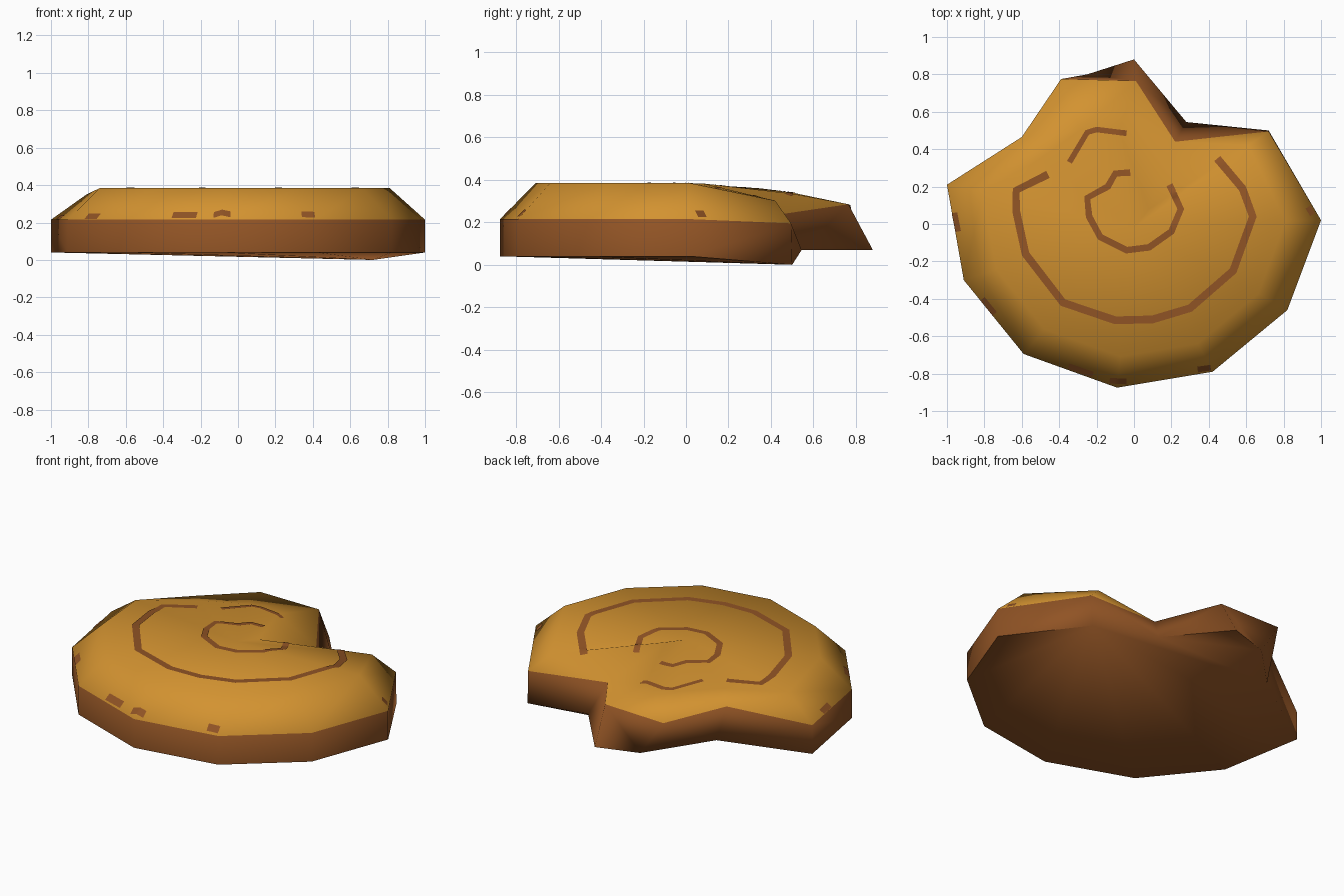
import bpy, bmesh
from mathutils import Vector
from mathutils.bvhtree import BVHTree

if "Cube" in bpy.data.objects:
    bpy.data.objects.remove(bpy.data.objects["Cube"])


def material(name, rgb):
    m = bpy.data.materials.new(name)
    m.diffuse_color = (*rgb, 1)
    m.use_nodes = True
    m.node_tree.nodes["Principled BSDF"].inputs["Base Color"].default_value = m.diffuse_color
    return m


golden = material("golden_brown", (0.65, 0.29, 0.03))
brown = material("dark_brown", (0.28, 0.087, 0.018))


def add_object(name, bm, mats):
    me = bpy.data.meshes.new(name)
    bm.to_mesh(me)
    ob = bpy.data.objects.new(name, me)
    bpy.context.collection.objects.link(ob)
    for m in mats:
        me.materials.append(m)
    bpy.context.view_layer.objects.active = ob
    ob.select_set(True)
    bpy.ops.object.shade_smooth_by_angle(angle=1.35)
    ob.select_set(False)
    return ob


# Regular rim: rim points share heights, the top is a scaled copy
rim = [(-0.91, -0.30), (-0.59, -0.695), (-0.09, -0.875), (0.42, -0.79),
       (0.82, -0.46), (1.0, 0.02)]
columns = [((x, y, 0.04), (x, y, 0.215), (x * 0.81, y * 0.81, 0.385)) for x, y in rim]
# Bitten back part: bottom, colour edge and top of each column
columns += [
    ((0.72, 0.50, 0.0), (0.72, 0.495, 0.195), (0.61, 0.42, 0.302)),
    ((0.28, 0.545, 0.07), (0.22, 0.44, 0.237), (0.08, 0.08, 0.383)),
    ((0.0, 0.88, 0.07), (0.01, 0.765, 0.285), (-0.08, 0.50, 0.335)),
    ((-0.25, 0.80, 0.07), (-0.39, 0.775, 0.28), (-0.29, 0.50, 0.34)),
    ((-0.55, 0.49, 0.11), (-0.60, 0.465, 0.32), (-0.50, 0.35, 0.36)),
    ((-1.0, 0.21, 0.04), (-1.0, 0.21, 0.215), (-0.81, 0.17, 0.35)),
]

# Biscuit body
bm = bmesh.new()
rings = [[bm.verts.new(c[k]) for c in columns] for k in range(3)]
centre = bm.verts.new((0, -0.02, 0.385))
n = len(columns)
# Underside as two fans from the corners beside the bite
for corner, order in ((6, (7, 10, 11, 0, 1, 2, 3, 4, 5)), (7, (8, 9, 10))):
    for a, b in zip(order, order[1:]):
        bm.faces.new([rings[0][k] for k in (corner, b, a)]).material_index = 1
for i in range(n):
    j = (i + 1) % n
    for k in range(2):
        f = bm.faces.new((rings[k][i], rings[k][j], rings[k + 1][j], rings[k + 1][i]))
        f.material_index = 1 - k
    bm.faces.new((rings[2][i], rings[2][j], centre))
bmesh.ops.triangulate(bm, faces=bm.faces[:], quad_method='SHORT_EDGE')
bmesh.ops.recalc_face_normals(bm, faces=bm.faces[:])
surface = BVHTree.FromBMesh(bm)
add_object("biscuit", bm, [golden, brown])
bm.free()


# Thin brown lines draped on the top
def stroke(name, pts, width=0.042):
    pts = [Vector(p) for p in pts]
    mitres = []
    for i, p in enumerate(pts):
        a = (p - pts[max(i - 1, 0)]).normalized()
        b = (pts[min(i + 1, len(pts) - 1)] - p).normalized()
        t = (a + b).normalized()
        mitres.append(Vector((-t.y, t.x)) * width / 2)
    bm = bmesh.new()
    prev = None
    for i in range(len(pts) - 1):
        for s in range(0 if i == 0 else 1, 9):
            p = pts[i].lerp(pts[i + 1], s / 8)
            m = mitres[i].lerp(mitres[i + 1], s / 8)
            row = []
            for q in (p + m, p, p - m):
                hit = surface.ray_cast(Vector((q.x, q.y, 2)), Vector((0, 0, -1)))[0]
                z = hit.z if hit else 0.215
                row.append(bm.verts.new((q.x, q.y, z + 0.003)))
            if prev:
                for k in range(2):
                    bm.faces.new((prev[k], prev[k + 1], row[k + 1], row[k]))
            prev = row
    bmesh.ops.recalc_face_normals(bm, faces=bm.faces[:])
    if sum(f.normal.z for f in bm.faces) < 0:
        bmesh.ops.reverse_faces(bm, faces=bm.faces[:])
    add_object(name, bm, [brown])
    bm.free()


# Swirl
stroke("outer_swirl", [(-0.46, 0.265), (-0.63, 0.18), (-0.63, 0.07), (-0.58, -0.16),
                       (-0.38, -0.42), (-0.10, -0.515), (0.10, -0.51), (0.30, -0.45),
                       (0.53, -0.25), (0.635, 0.04), (0.58, 0.19), (0.445, 0.35)])
stroke("upper_swirl", [(-0.345, 0.33), (-0.25, 0.49), (-0.20, 0.505), (-0.04, 0.485)], 0.03)
stroke("inner_swirl", [(-0.02, 0.275), (-0.10, 0.27), (-0.14, 0.20), (-0.25, 0.14),
                       (-0.24, 0.04), (-0.18, -0.07), (-0.04, -0.14), (0.08, -0.125),
                       (0.20, -0.04), (0.25, 0.08), (0.19, 0.21)], 0.036)

# Browned spots along the rim
for a, b in (((-0.13, -0.838), (-0.04, -0.842)), ((-0.35, -0.76), (-0.22, -0.805)),
             ((0.34, -0.778), (0.41, -0.768)), ((-0.81, -0.40), (-0.745, -0.48)),
             ((-0.96, 0.06), (-0.94, -0.04)), ((0.955, 0.05), (0.93, 0.09))):
    stroke("rim_spot", [a, b], 0.03)
